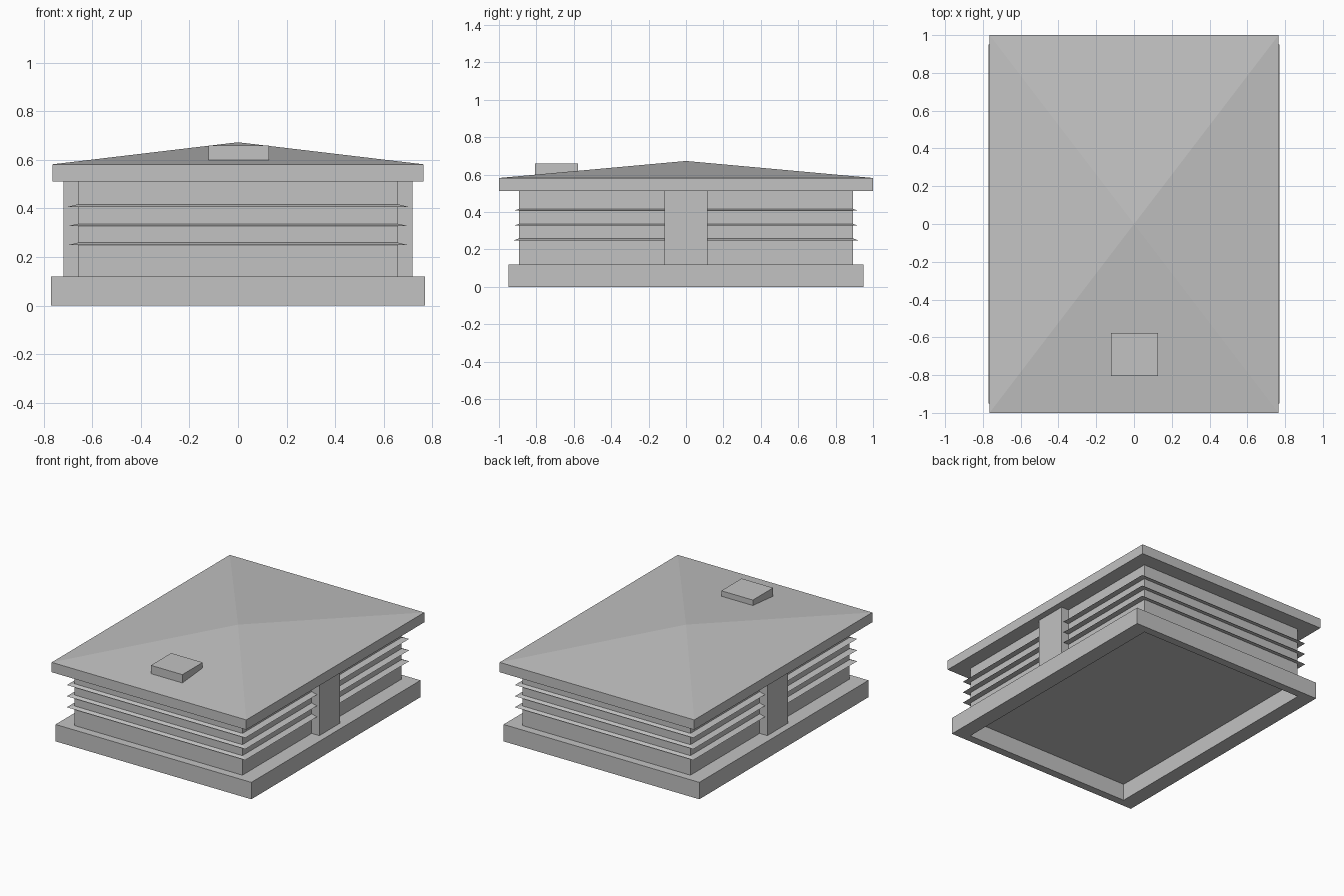
import bpy
import bmesh

cube = bpy.data.objects.get("Cube")
if cube:
    bpy.data.objects.remove(cube, do_unlink=True)

grey = bpy.data.materials.new("plain_grey")
grey.use_nodes = True
colour = (0.54, 0.54, 0.54, 1)
grey.diffuse_color = colour
grey.node_tree.nodes["Principled BSDF"].inputs["Base Color"].default_value = colour


def finish(name, bm):
    bmesh.ops.recalc_face_normals(bm, faces=bm.faces[:])
    mesh = bpy.data.meshes.new(name)
    bm.to_mesh(mesh)
    bm.free()
    mesh.materials.append(grey)
    obj = bpy.data.objects.new(name, mesh)
    bpy.context.collection.objects.link(obj)
    return obj


def ring(bm, hx, hy, z, cx=0, cy=0):
    """Four corner vertices of a level rectangle."""
    return [bm.verts.new((cx + sx * hx, cy + sy * hy, z))
            for sx, sy in ((-1, -1), (1, -1), (1, 1), (-1, 1))]


def bridge(bm, a, b):
    for i in range(4):
        j = (i + 1) % 4
        bm.faces.new((a[i], a[j], b[j], b[i]))


def block(name, low, high, z0, z1, centre=(0, 0)):
    """Closed box, tapered when the two half-size pairs differ."""
    bm = bmesh.new()
    a, b = ring(bm, *low, z0, *centre), ring(bm, *high, z1, *centre)
    bridge(bm, a, b)
    bm.faces.new(a)
    bm.faces.new(b)
    return finish(name, bm)


BODY = (0.66, 0.893)
BASE = (0.77, 0.95)
ROOF = (0.765, 1.0)
FIN = (0.702, 0.92)
PIER = (0.72, 0.115)

# Hollow plinth around the foot of the body
bm = bmesh.new()
loops = [ring(bm, *size, z) for size, z in
         ((BASE, 0), (BASE, 0.12), (BODY, 0.12), (BODY, 0))]
for i in range(4):
    bridge(bm, loops[i], loops[(i + 1) % 4])
finish("plinth", bm)

# Main body and the pier standing proud of both long sides
block("body", BODY, BODY, 0.12, 0.512)
block("side_pier", PIER, PIER, 0.12, 0.512)

# Thin louvre fins with flat undersides and sloping tops
for i, z in enumerate((0.249, 0.327, 0.407)):
    block(f"louvre_fin_{i + 1}", FIN, BODY, z, z + 0.01)

# Roof slab rising to a shallow four-sided peak
bm = bmesh.new()
under, eaves = ring(bm, *ROOF, 0.512), ring(bm, *ROOF, 0.582)
bridge(bm, under, eaves)
bm.faces.new(under)
peak = bm.verts.new((0, 0, 0.673))
for i in range(4):
    bm.faces.new((eaves[i], eaves[(i + 1) % 4], peak))
finish("roof", bm)

# Small square cap near the front of the roof
CAP = (0.124, 0.114)
block("roof_cap", CAP, CAP, 0.6, 0.659, (0.003, -0.692))
